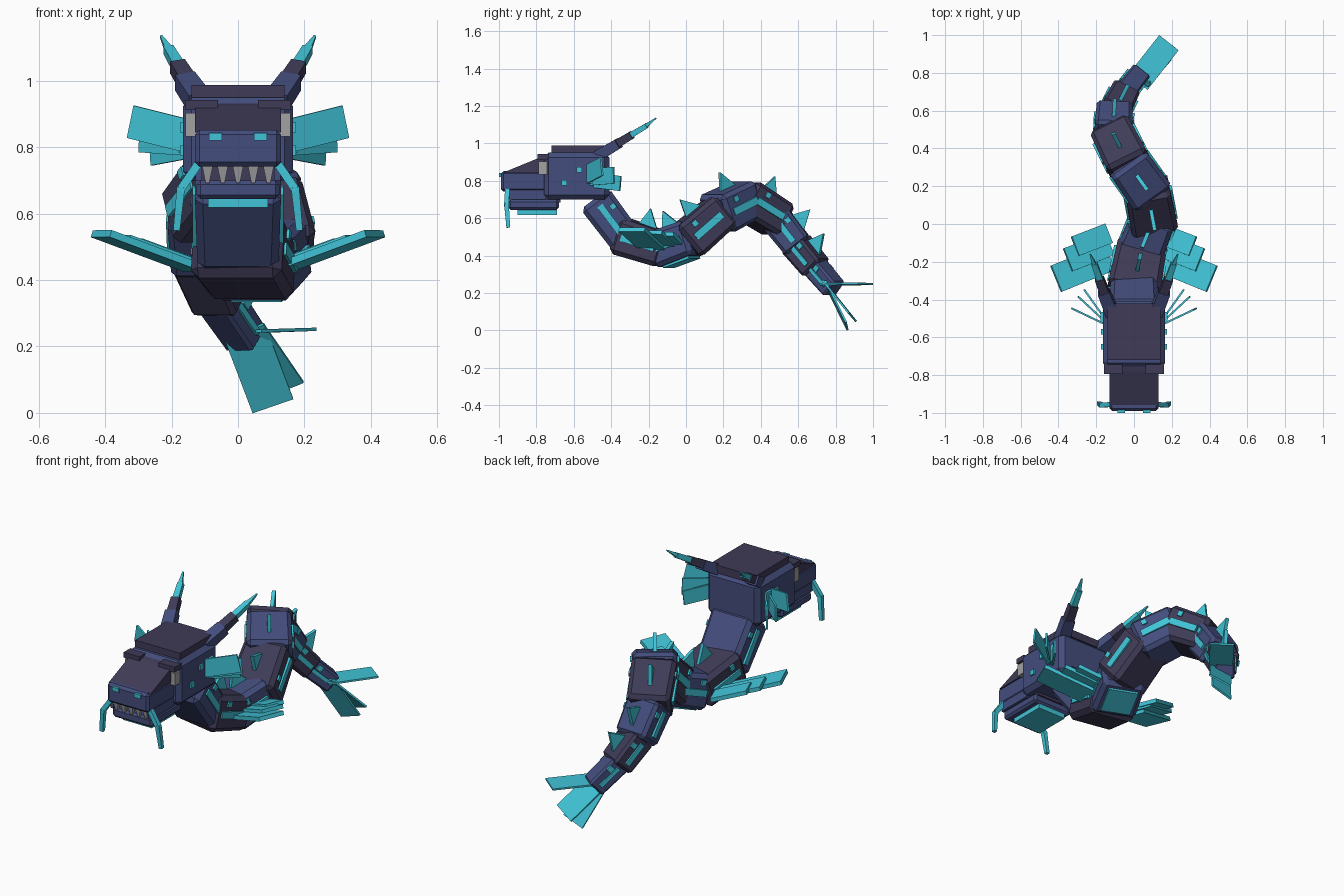
import bpy, bmesh, math
from mathutils import Vector as V, Matrix

if "Cube" in bpy.data.objects:
    bpy.data.objects.remove(bpy.data.objects["Cube"])


def material(name, rgb):
    m = bpy.data.materials.new(name)
    m.diffuse_color = (*rgb, 1)
    m.use_nodes = True
    m.node_tree.nodes["Principled BSDF"].inputs["Base Color"].default_value = m.diffuse_color
    return m


NAVY = material("navy blue", (0.057, 0.075, 0.205))
DUSK = material("dusky purple", (0.049, 0.044, 0.097))
CYAN = material("bright cyan", (0.052, 0.550, 0.680))
GREY = material("bone grey", (0.36, 0.36, 0.37))


def finish(name, bm, mat, bevel=0.0):
    if bevel:
        bmesh.ops.bevel(bm, geom=bm.edges[:], offset=bevel, segments=1, affect='EDGES')
    bmesh.ops.recalc_face_normals(bm, faces=bm.faces[:])
    me = bpy.data.meshes.new(name)
    bm.to_mesh(me)
    bm.free()
    me.materials.append(mat)
    ob = bpy.data.objects.new(name, me)
    bpy.context.collection.objects.link(ob)
    return ob


def frame(centre, along, across=None):
    """Axes: Y along the part, X across it, Z its normal."""
    f = V(along).normalized()
    r = V(across) if across else f.cross(V((0, 0, 1)))
    r = (r - f * r.dot(f)).normalized()
    u = r.cross(f)
    m = Matrix((r, f, u)).transposed().to_4x4()
    m.translation = V(centre)
    return m


def box(name, centre, size, mat, m=None, bevel=0.0, taper=1.0):
    bm = bmesh.new()
    bmesh.ops.create_cube(bm, size=1)
    for v in bm.verts:
        k = taper if v.co.y > 0 else 1
        v.co = V((v.co.x * size[0] * k, v.co.y * size[1], v.co.z * size[2] * k)) + V(centre)
    if m:
        bm.transform(m)
    return finish(name, bm, mat, bevel)


def profile(name, pts, half, mat, m=None):
    """A (y, z) outline extruded across x."""
    bm = bmesh.new()
    a, b = ([bm.verts.new((x, y, z)) for y, z in pts] for x in (-half, half))
    bm.faces.new(a)
    bm.faces.new(b)
    for i in range(len(pts)):
        j = (i + 1) % len(pts)
        bm.faces.new((a[i], a[j], b[j], b[i]))
    if m:
        bm.transform(m)
    return finish(name, bm, mat)


def blade(name, start, end, across, width, thick, mat, taper=1.0, bevel=0.0):
    s, e = V(start), V(end)
    m = frame((s + e) / 2, e - s, across)
    return box(name, (0, 0, 0), (width, (e - s).length, thick), mat, m, bevel, taper)


# Body segments between joints of the winding spine
joints = [V(p) for p in (
    (0, -0.47, 0.68), (0, -0.335, 0.50), (0.04, -0.13, 0.435), (0.10, 0.02, 0.49),
    (0.07, 0.18, 0.63), (-0.03, 0.32, 0.70), (-0.11, 0.48, 0.60),
    (-0.105, 0.59, 0.46), (-0.055, 0.69, 0.34), (0.02, 0.785, 0.23))]
sections = [(.26, .19), (.28, .20), (.25, .20), (.25, .21), (.24, .215),
            (.235, .20), (.20, .17), (.16, .14), (.115, .11)]
for i, (w, h) in enumerate(sections):
    a, b = joints[i], joints[i + 1]
    n = i + 1
    m = frame((a + b) / 2, b - a)
    length = (b - a).length + (0.06 if i < 6 else 0.03)
    box(f"body_segment_{n}", (0, 0, 0), (w, length, h), (NAVY, DUSK)[i % 2], m,
        0.09 * w, 0.94)
    # cyan side bars and studs
    for s in (-1, 1):
        box(f"side_bar_{n}", (s * w * 0.49, 0, 0), (0.018, length * 0.68, h * 0.19), CYAN, m)
        box(f"side_stud_{n}", (s * w * 0.49, -length * 0.18, h * 0.28),
            (0.018, 0.03, 0.03), CYAN, m)
    # belly plate where the body rests lowest
    if n == 3:
        box("belly_plate", (0, 0, -h / 2), (w * 0.66, length * 0.68, 0.018), CYAN, m)
    # dorsal fin leaning forward
    if 1 <= i < 8:
        profile(f"dorsal_fin_{n}", [(-0.05, h * 0.46), (0.055, h * 0.46),
                                    (-0.012, h * 0.5 + 0.09)], 0.01, CYAN, m)

# Tail fan
for n, (tip, across) in enumerate([
        ((0.185, 0.96, 0.25), (0.8, -0.6, 0.03)),
        ((0.14, 0.89, 0.07), (0.8, -0.25, 0.28)),
        ((0.105, 0.86, 0.022), (0.9, -0.05, 0.28))]):
    blade(f"tail_blade_{n + 1}", (0.02, 0.75, 0.245), tip, across, 0.13, 0.010, CYAN)

# Skull, crown plate and snout
box("skull", (0, -0.585, 0.825), (0.33, 0.35, 0.25), NAVY, bevel=0.025)
box("crown_plate", (0, -0.57, 0.965), (0.28, 0.30, 0.045), DUSK)
box("snout", (0, -0.865, 0.797), (0.26, 0.25, 0.11), NAVY, bevel=0.014)
profile("snout_top", [(-0.975, 0.845), (-0.74, 0.845), (-0.74, 0.935), (-0.78, 0.925)],
        0.13, DUSK)
# Lower jaw and chin
box("lower_jaw", (0, -0.815, 0.672), (0.25, 0.27, 0.055), NAVY, bevel=0.012)
box("mouth_back", (0, -0.72, 0.715), (0.22, 0.10, 0.06), DUSK)
box("chin_plate", (0, -0.795, 0.632), (0.18, 0.21, 0.028), CYAN)
# Teeth
for i in range(5):
    x = -0.092 + 0.046 * i
    bm = bmesh.new()
    bmesh.ops.create_cone(bm, cap_ends=True, segments=4, radius1=0.008, radius2=0.024,
                          depth=0.055)
    bm.transform(Matrix.Translation((x, -0.95, 0.72)) @ Matrix.Rotation(math.pi / 4, 4, 'Z'))
    finish(f"tooth_{i + 1}", bm, GREY)

# Paired parts of the head and the flippers
for s, side in ((-1, "left"), (1, "right")):
    def P(x, y, z):
        return V((s * x, y, z))

    box(f"{side}_lip", P(0.118, -0.855, 0.725), (0.02, 0.21, 0.05), NAVY)
    box(f"{side}_eye", P(0.14, -0.765, 0.868), (0.036, 0.045, 0.07), GREY)
    box(f"{side}_brow", P(0.11, -0.765, 0.927), (0.10, 0.06, 0.03), DUSK)
    box(f"{side}_nostril", P(0.068, -0.993, 0.832), (0.04, 0.014, 0.022), CYAN)
    for y, z in ((-0.57, 0.86), (-0.65, 0.79)):
        box(f"{side}_cheek_stud", P(0.165, y, z), (0.018, 0.03, 0.03), CYAN)
    # whisker in two pieces
    blade(f"{side}_whisker_root", P(0.12, -0.955, 0.75), P(0.175, -0.96, 0.67),
          (0, 1, 0), 0.025, 0.025, CYAN)
    blade(f"{side}_whisker_tip", P(0.172, -0.96, 0.68), P(0.185, -0.95, 0.55),
          (0, 1, 0), 0.025, 0.025, CYAN, 0.8)
    # horn in four tapering pieces
    blade(f"{side}_horn_base", P(0.115, -0.47, 0.935), P(0.16, -0.36, 1.00),
          (1, 0, 0), 0.07, 0.06, NAVY, 0.9)
    blade(f"{side}_horn_middle", P(0.145, -0.39, 0.985), P(0.183, -0.29, 1.045),
          (1, 0, 0), 0.052, 0.046, DUSK, 0.9)
    blade(f"{side}_horn_upper", P(0.175, -0.31, 1.035), P(0.21, -0.21, 1.095),
          (1, 0, 0), 0.036, 0.032, CYAN, 0.85)
    blade(f"{side}_horn_tip", P(0.207, -0.22, 1.09), P(0.232, -0.16, 1.135),
          (1, 0, 0), 0.024, 0.022, CYAN, 0.3)
    # ear fan of upright blades
    box(f"{side}_ear_root", P(0.165, -0.49, 0.835), (0.025, 0.05, 0.10), CYAN)
    for n, (tip, w) in enumerate([((0.323, -0.45, 0.877), 0.10),
                                  ((0.295, -0.385, 0.83), 0.09),
                                  ((0.262, -0.35, 0.785), 0.08)]):
        blade(f"{side}_ear_blade_{n + 1}", P(0.155, -0.53 + 0.015 * n, 0.835 - 0.015 * n),
              P(*tip), (0, 0, 1), w, 0.010, CYAN)
    # flipper of stepped blades
    for n, (a, b, w) in enumerate([((0.13, -0.175, 0.435), (0.412, -0.29, 0.54), 0.15),
                                   ((0.13, -0.105, 0.445), (0.35, -0.19, 0.525), 0.13),
                                   ((0.135, -0.05, 0.45), (0.312, -0.118, 0.515), 0.11)]):
        blade(f"{side}_flipper_blade_{n + 1}", P(*a), P(*b), (0.39 * s, 0.92, 0),
              w, 0.022, CYAN)
